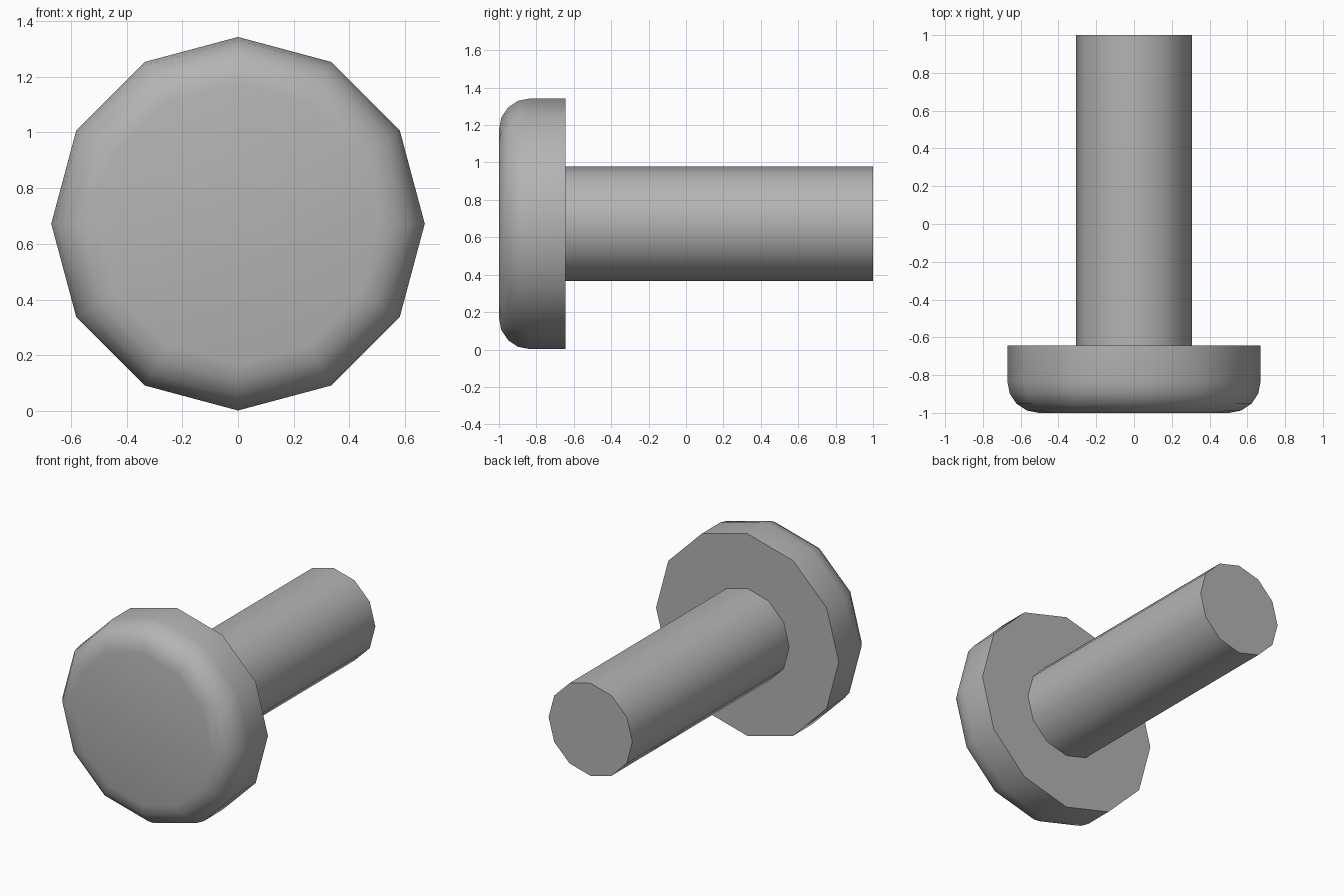
import bpy, bmesh, math

if "Cube" in bpy.data.objects:
    bpy.data.objects.remove(bpy.data.objects["Cube"])

SIDES = 12
CENTRE_Z = 0.672
HEAD_R, SHAFT_R = 0.67, 0.307
FILLET = 0.165

# Half profile as (radius, y): rounded front edge, head back, shaft
profile = []
for i in range(5):
    a = math.radians(90 - 22.5 * i)
    profile.append((HEAD_R - FILLET + FILLET * math.cos(a),
                    -1 + FILLET - FILLET * math.sin(a)))
profile += [(HEAD_R, -0.643), (SHAFT_R, -0.643), (SHAFT_R, 1.0)]

# Spin the profile around the y axis into 12-sided rings
bm = bmesh.new()
rings = []
for r, y in profile:
    rings.append([bm.verts.new((r * math.cos(math.tau * k / SIDES), y,
                                CENTRE_Z + r * math.sin(math.tau * k / SIDES)))
                  for k in range(SIDES)])
for a, b in zip(rings, rings[1:]):
    for k in range(SIDES):
        n = (k + 1) % SIDES
        bm.faces.new((a[k], a[n], b[n], b[k]))

# Flat end caps
bm.faces.new(rings[0])
bm.faces.new(rings[-1])
bmesh.ops.recalc_face_normals(bm, faces=bm.faces[:])

mesh = bpy.data.meshes.new("round_head_pin")
bm.to_mesh(mesh)
bm.free()
pin = bpy.data.objects.new("round_head_pin", mesh)
bpy.context.collection.objects.link(pin)

# Dark grey metal
metal = bpy.data.materials.new("dark_grey")
metal.diffuse_color = (0.456, 0.456, 0.456, 1)
metal.use_nodes = True
metal.node_tree.nodes["Principled BSDF"].inputs["Base Color"].default_value = metal.diffuse_color
mesh.materials.append(metal)

# Smooth sides, sharp shoulder and end edges
bpy.context.view_layer.objects.active = pin
pin.select_set(True)
bpy.ops.object.shade_smooth_by_angle(angle=math.radians(40))
